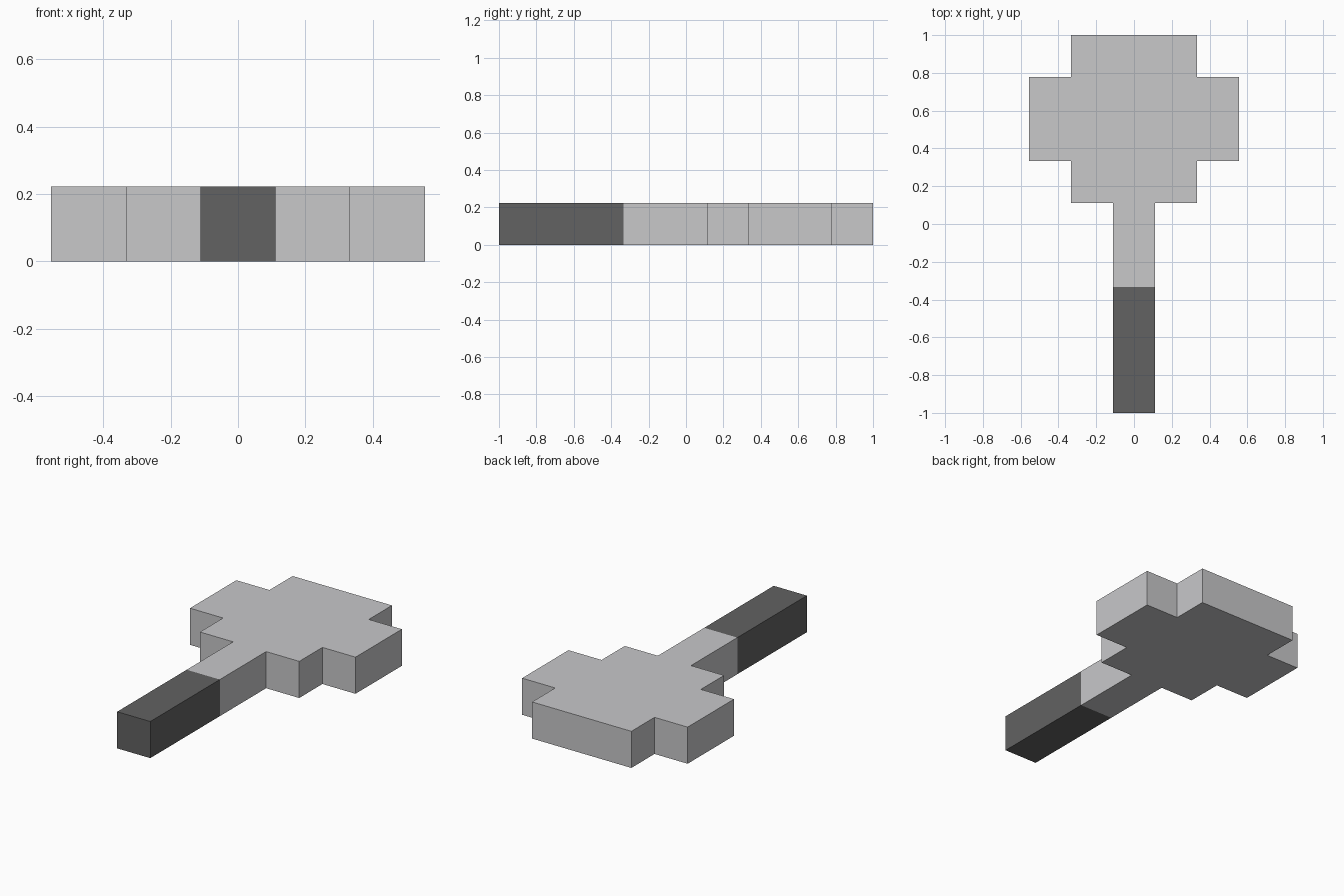
import bpy, bmesh

if "Cube" in bpy.data.objects:
    bpy.data.objects.remove(bpy.data.objects["Cube"])

U = 2 / 9          # one block of the stepped design
THICK = U


def srgb(v):
    v /= 255
    return v / 12.92 if v <= 0.04045 else ((v + 0.055) / 1.055) ** 2.4


def material(name, r, g, b):
    m = bpy.data.materials.new(name)
    m.diffuse_color = (srgb(r), srgb(g), srgb(b), 1)
    m.use_nodes = True
    m.node_tree.nodes["Principled BSDF"].inputs["Base Color"].default_value = m.diffuse_color
    return m


def plate(name, half_profile, mat):
    """Extrude a right-hand outline, mirrored across x = 0, up from z = 0."""
    left = [(-x, y) for x, y in reversed(half_profile)]
    bm = bmesh.new()
    base = bm.faces.new([bm.verts.new((x * U, y * U, 0)) for x, y in half_profile + left])
    top = bmesh.ops.extrude_face_region(bm, geom=[base], use_keep_orig=True)["geom"]
    bmesh.ops.translate(bm, vec=(0, 0, THICK),
                        verts=[g for g in top if isinstance(g, bmesh.types.BMVert)])
    bmesh.ops.recalc_face_normals(bm, faces=bm.faces)
    mesh = bpy.data.meshes.new(name)
    bm.to_mesh(mesh)
    bm.free()
    mesh.materials.append(mat)
    obj = bpy.data.objects.new(name, mesh)
    bpy.context.collection.objects.link(obj)
    return obj


light = material("light grey", 200, 200, 202)
dark = material("dark grey", 98, 98, 98)

# Dark grip at the front
plate("grip", [(0.5, -4.5), (0.5, -1.5)], dark)

# Neck and stepped round head in one piece
plate("neck_and_head", [(0.5, -1.5), (0.5, 0.5), (1.5, 0.5), (1.5, 1.5), (2.5, 1.5),
                        (2.5, 3.5), (1.5, 3.5), (1.5, 4.5)], light)
